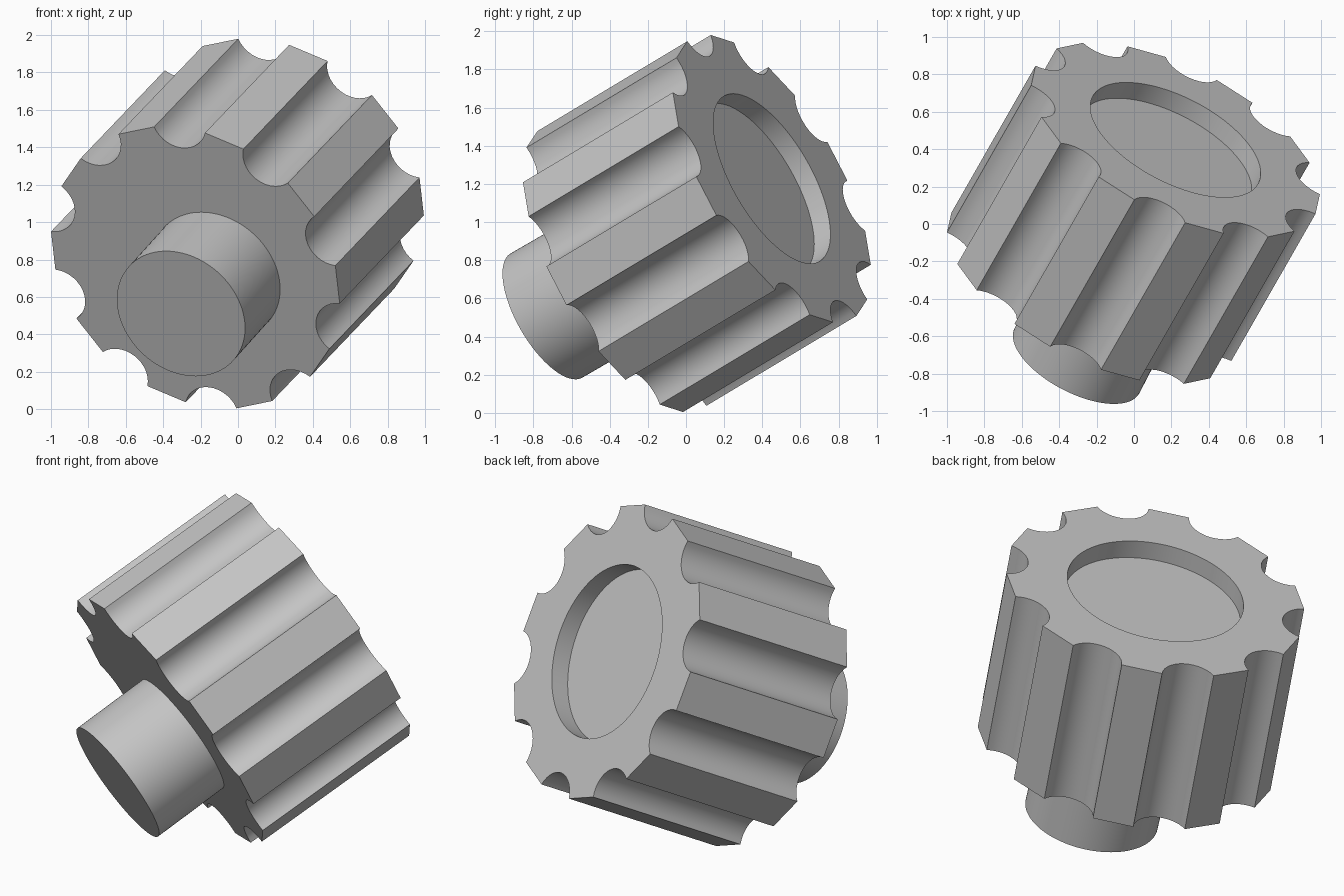
import bpy
import bmesh
from math import cos, sin, tan, radians, pi
from mathutils import Matrix, Vector

cube = bpy.data.objects.get("Cube")
if cube:
    bpy.data.objects.remove(cube)

# One plain grey for the whole part
grey = bpy.data.materials.new("plain grey")
grey.use_nodes = True
COLOUR = (0.55, 0.55, 0.55, 1)
grey.diffuse_color = COLOUR
grey.node_tree.nodes["Principled BSDF"].inputs["Base Color"].default_value = COLOUR

# Tilted frame: the end faces share one normal, the grooves run from front to back centre
normal = Vector((0.411, 0.789, 0.456)).normalized()
across = Vector((normal.z, 0, -normal.x)).normalized()
up = across.cross(normal)
front = Vector((-0.228, -0.336, 0.757))
back = Vector((0.222, 0.45, 1.228))
shaft_tip = Vector((-0.305, -0.731, 0.5105))


def frame(origin, axis):
    m = Matrix((across, up, axis)).transposed().to_4x4()
    m.translation = origin
    return m


def circle(radius, count=96):
    return [(radius * cos(2 * pi * i / count), radius * sin(2 * pi * i / count))
            for i in range(count)]


def scalloped_outline(apothem=0.839, sides=10, half_flat=0.115, turn=5.8, steps=14):
    """Regular polygon with a round bite taken out of every corner."""
    half = pi / sides
    corner = apothem / cos(half)
    bite = apothem * tan(half) - half_flat
    points = []
    for k in range(sides):
        a = radians(turn) + half * (2 * k + 1)
        spread = pi / 2 - half
        for i in range(steps + 1):
            t = a + pi + spread * (1 - 2 * i / steps)
            points.append((corner * cos(a) + bite * cos(t),
                           corner * sin(a) + bite * sin(t)))
    return points


def ring(bm, points, z):
    verts = [bm.verts.new((x, y, z)) for x, y in points]
    for i, v in enumerate(verts):
        bm.edges.new((verts[i - 1], v))
    return verts


def wall(bm, a, b):
    for i in range(len(a)):
        bm.faces.new((a[i - 1], a[i], b[i], b[i - 1]))


def loop_edges(bm, verts):
    return [bm.edges.get((verts[i - 1], v)) for i, v in enumerate(verts)]


def finish(bm, name, matrix):
    bm.transform(matrix)
    bmesh.ops.recalc_face_normals(bm, faces=bm.faces)
    for f in bm.faces:
        f.smooth = True
    for e in bm.edges:
        e.smooth = e.is_boundary or e.calc_face_angle(0) < radians(30)
    mesh = bpy.data.meshes.new(name)
    bm.to_mesh(mesh)
    bm.free()
    mesh.materials.append(grey)
    obj = bpy.data.objects.new(name, mesh)
    bpy.context.collection.objects.link(obj)
    return obj


# Grooved body with a shallow round recess in its back face
bm = bmesh.new()
length = (back - front).length
outline = scalloped_outline()
near = ring(bm, outline, 0)
far = ring(bm, outline, length)
rim = ring(bm, circle(0.5), length)
floor = ring(bm, circle(0.5), length - 0.11)
wall(bm, near, far)
wall(bm, rim, floor)
bm.faces.new(near)
bm.faces.new(floor)
bmesh.ops.triangle_fill(bm, use_beauty=True,
                        edges=loop_edges(bm, far) + loop_edges(bm, rim))
finish(bm, "grooved_body", frame(front, (back - front).normalized()))

# Off-centre round shaft, set slightly into the front face
bm = bmesh.new()
tip = ring(bm, circle(0.376), 0)
root = ring(bm, circle(0.376), (front - shaft_tip).dot(normal) + 0.02)
wall(bm, tip, root)
bm.faces.new(tip)
bm.faces.new(root)
finish(bm, "shaft", frame(shaft_tip, normal))
